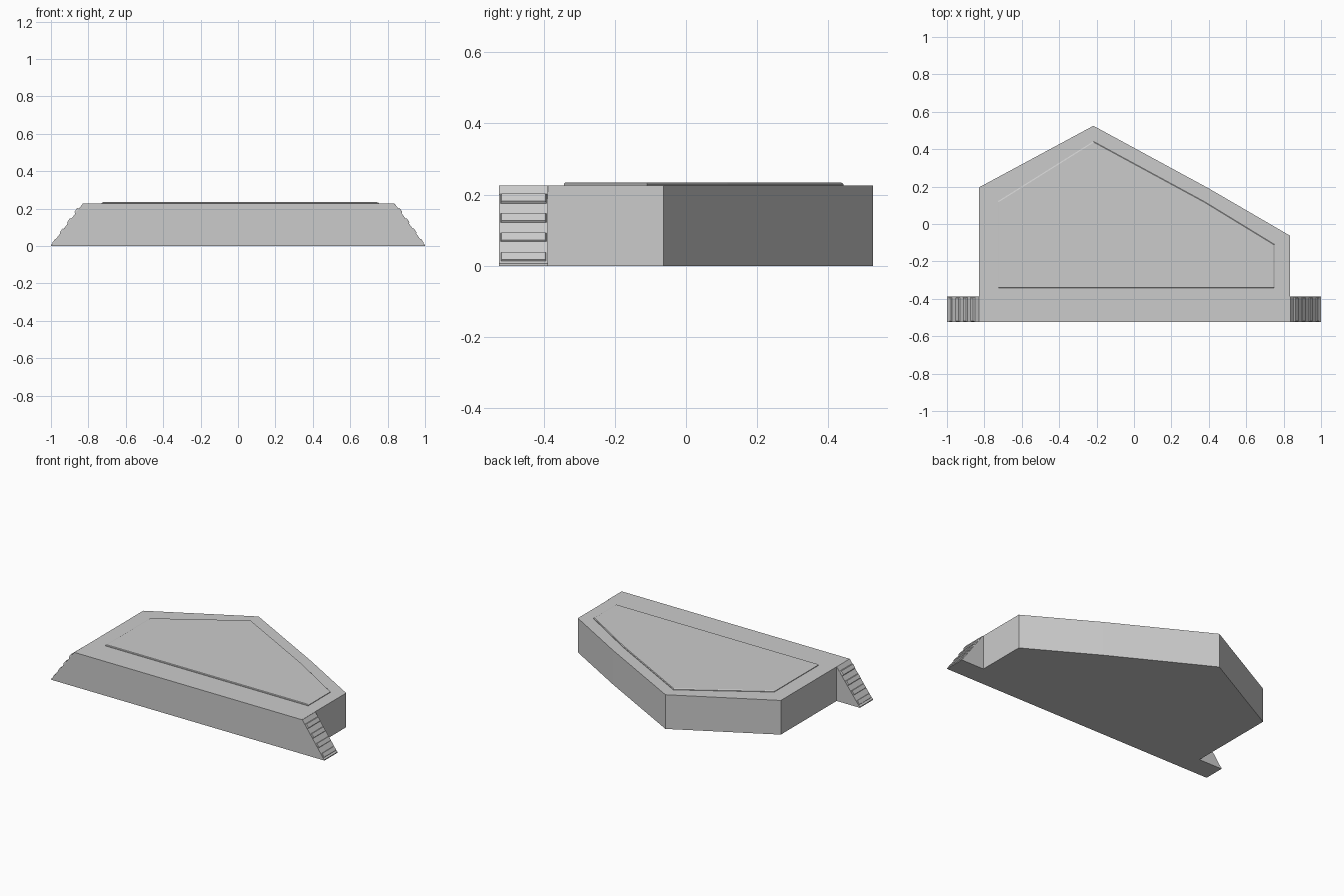
import bpy, bmesh
from mathutils import Vector

if "Cube" in bpy.data.objects:
    bpy.data.objects.remove(bpy.data.objects["Cube"])


def make_object(name, bm):
    bmesh.ops.recalc_face_normals(bm, faces=bm.faces)
    mesh = bpy.data.meshes.new(name)
    bm.to_mesh(mesh)
    bm.free()
    ob = bpy.data.objects.new(name, mesh)
    bpy.context.collection.objects.link(ob)
    return ob


def loft(bm, rings):
    """Skin a stack of equal-length closed rings and cap both ends."""
    rows = [[bm.verts.new(p) for p in ring] for ring in rings]
    n = len(rows[0])
    for a, b in zip(rows, rows[1:]):
        for i in range(n):
            j = (i + 1) % n
            bm.faces.new((a[i], a[j], b[j], b[i]))
    bm.faces.new(rows[0][::-1])
    bm.faces.new(rows[-1])


def toward(points, centre, amount):
    """Pull outline points slightly toward a centre."""
    c = Vector(centre)
    return [Vector(p) + (c - Vector(p)) * amount for p in points]


TOP = 0.226
FRONT, STEP = -0.525, -0.388

# Main slab: irregular plan outline with a peaked back
outline = [(-0.83, FRONT), (0.835, FRONT), (0.835, -0.063),
           (0.40, 0.19), (-0.217, 0.525), (-0.83, 0.195)]
bm = bmesh.new()
loft(bm, [[(x, y, z) for x, y in outline] for z in (0, TOP)])
make_object("main_slab", bm)

# Thin raised panel with a softened rim
panel = [(-0.73, -0.343), (0.753, -0.343), (0.753, -0.11),
         (0.38, 0.118), (-0.217, 0.442), (-0.73, 0.12)]
bm = bmesh.new()
rim = toward(panel, (0, 0), 0.012)
loft(bm, [[(x, y, TOP - 0.002) for x, y in panel],
          [(x, y, TOP + 0.004) for x, y in panel],
          [(x, y, TOP + 0.008) for x, y in rim]])
make_object("raised_panel", bm)

# Sloped side wings, each with four tapered grip ridges
for side, name in ((1, "right"), (-1, "left")):
    inner = 0.835 if side > 0 else 0.83
    high, low = Vector((inner, 0, TOP)), Vector((0.992, 0, 0))
    bm = bmesh.new()
    profile = [(inner, 0), (1.0, 0), (1.0, 0.006), (0.992, 0.012), (inner + 0.003, TOP)]
    if side < 0:
        profile[-1] = (inner, TOP)
    profile.append((inner, TOP - 0.001))
    loft(bm, [[(side * x, y, z) for x, z in profile] for y in (FRONT, STEP)])
    make_object(name + "_wing", bm)

    slope = low - high
    normal = Vector((-slope.z, 0, slope.x)).normalized()
    bm = bmesh.new()
    for k in range(4):
        zc = 0.022 + k * 0.0547
        rings = []
        for half, gap, lift in ((0.0155, 0.0, -0.003), (0.0105, 0.007, 0.0105)):
            ring = []
            for dz, y in ((-half, FRONT + gap), (-half, STEP - gap),
                          (half, STEP - gap), (half, FRONT + gap)):
                p = high + slope * ((TOP - zc - dz) / TOP) + normal * lift
                ring.append((side * min(p.x, 1.0), y, max(p.z, 0)))
            rings.append(ring)
        loft(bm, rings)
    make_object(name + "_grip_ridges", bm)
